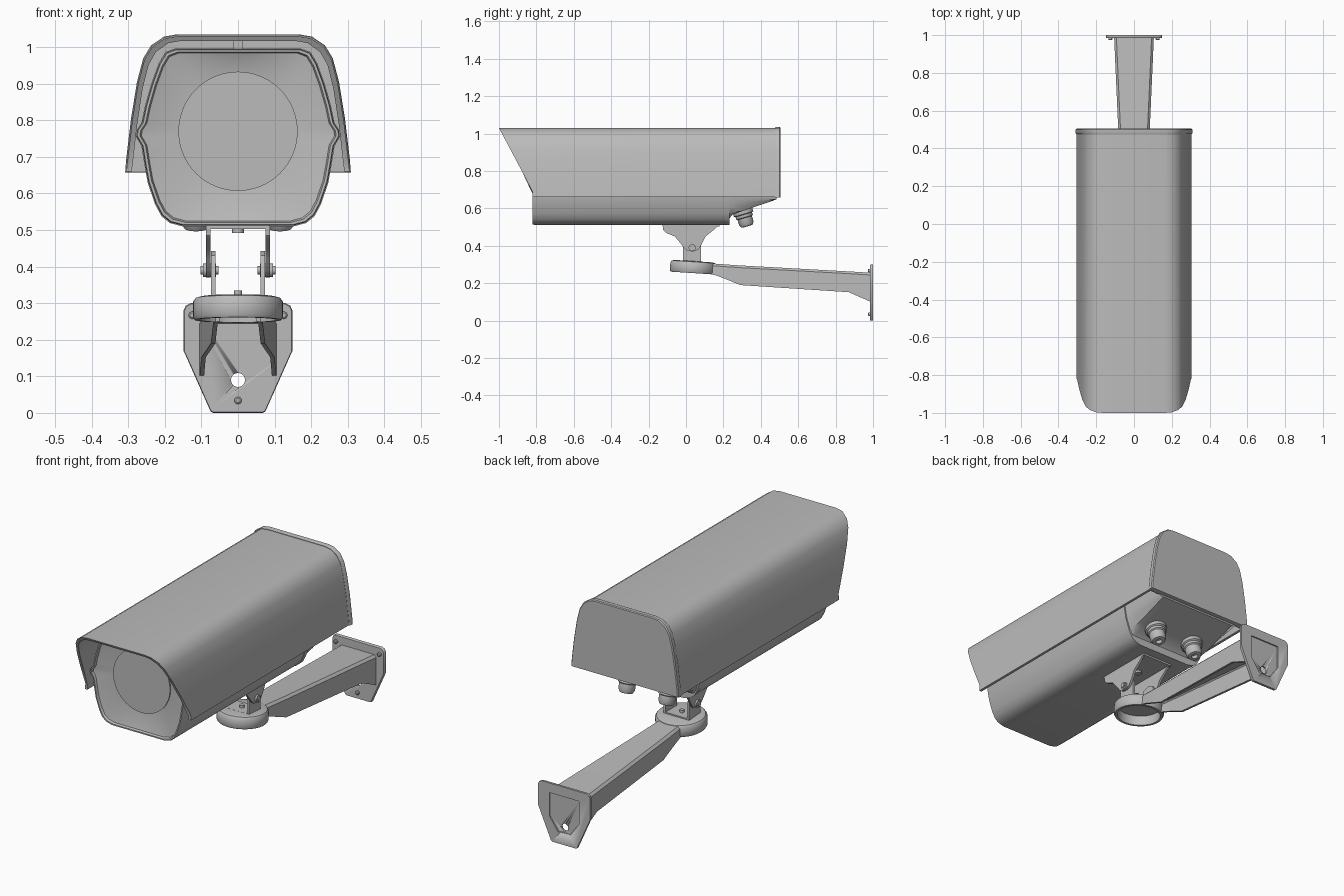
import bpy, bmesh, math
from mathutils import Vector, Matrix

if "Cube" in bpy.data.objects:
    bpy.data.objects.remove(bpy.data.objects["Cube"], do_unlink=True)

grey = bpy.data.materials.new("satin grey")
grey.use_nodes = True
COLOUR = (0.5, 0.5, 0.5, 1)
grey.diffuse_color = COLOUR
grey.node_tree.nodes["Principled BSDF"].inputs["Base Color"].default_value = COLOUR


def finish(name, bm, angle=35):
    bmesh.ops.recalc_face_normals(bm, faces=bm.faces)
    mesh = bpy.data.meshes.new(name)
    bm.to_mesh(mesh)
    bm.free()
    obj = bpy.data.objects.new(name, mesh)
    bpy.context.collection.objects.link(obj)
    mesh.materials.append(grey)
    bpy.ops.object.select_all(action='DESELECT')
    obj.select_set(True)
    bpy.context.view_layer.objects.active = obj
    bpy.ops.object.shade_smooth_by_angle(angle=math.radians(angle))
    return obj


def loft(name, rings, caps="flat", angle=35):
    """Skin closed rings; 'strip' caps suit thin U-shaped sections."""
    bm = bmesh.new()
    loops = [[bm.verts.new(p) for p in ring] for ring in rings]
    n = len(loops[0])
    for a, b in zip(loops, loops[1:]):
        for i in range(n):
            j = (i + 1) % n
            bm.faces.new((a[i], a[j], b[j], b[i]))
    for end in (loops[0], loops[-1]):
        if caps == "flat":
            bm.faces.new(end)
        else:
            for i in range(n // 2 - 1):
                bm.faces.new((end[i], end[i + 1], end[n - 2 - i], end[n - 1 - i]))
    return finish(name, bm, angle)


def side_prism(name, outline, x0, x1):
    return loft(name, [[(x, y, z) for y, z in outline] for x in (x0, x1)])


def box(name, x, y, z):
    return side_prism(name, [(y[0], z[0]), (y[1], z[0]), (y[1], z[1]), (y[0], z[1])], *x)


def turned(name, steps, centre, axis, sides=32):
    """Revolved solid from (radius, distance along axis) steps."""
    turn = Vector(axis).to_track_quat('Z', 'Y').to_matrix().to_4x4()
    place = Matrix.Translation(centre) @ turn
    ring = [math.tau * i / sides for i in range(sides)]
    return loft(name, [[place @ Vector((r * math.cos(a), r * math.sin(a), d))
                        for a in ring] for r, d in steps])


def mirrored(half):
    """Complete a right-hand half profile that runs away from the centre line."""
    return [(-x, z) for x, z in reversed(half) if x > 0] + half


# Sun hood: thin arched shell with a raked front edge
arch = mirrored([(0, 1.03), (.165, 1.03), (.2, 1.024), (.235, 1.0), (.256, .965),
                 (.273, .9), (.289, .8), (.302, .69), (.305, .66)])
shell = arch + [(x * .955, z - .013 if z > .67 else z) for x, z in reversed(arch)]


def rake(z):
    return max(-1.0, min(-.82, -1 + (1.03 - z) * .53))


loft("sun_hood", [[(x, rake(z), z) for x, z in shell],
                  [(x, .485, z) for x, z in shell]], "strip")

# Rear cap with a softened rim
lip = [(x * 1.012, z + .005 * (z > .67) - .003 * (z < .67)) for x, z in arch]
loft("rear_cap", [[(x * s, y, .8 + (z - .8) * s) for x, z in lip]
                  for y, s in ((.475, .99), (.48, 1), (.5, 1), (.505, .985))])

# Housing: rounded section with a seam ridge on each side
half = [(0, .995), (.17, .995), (.197, .985), (.215, .955), (.235, .9), (.252, .84),
        (.262, .793), (.276, .772), (.278, .757), (.262, .73), (.254, .68), (.245, .63),
        (.225, .572), (.208, .54), (.185, .521), (.15, .512), (0, .512)]
dense = []
for (xa, za), (xb, zb) in zip(half, half[1:]):
    parts = max(1, round(math.hypot(xb - xa, zb - za) / .03))
    dense += [(xa + (xb - xa) * t / parts, za + (zb - za) * t / parts) for t in range(parts)]
dense.append(half[-1])
section = dense + [(-x, z) for x, z in reversed(dense[1:-1])]
MID, LENS = .77, .163


def ring(y, scale=1.0, floor=0.0):
    return [(x * scale, y, max(floor, MID + (z - MID) * scale)) for x, z in section]


def lens_ring(y, radius):
    out = []
    for x, z in section:
        a = math.atan2(z - MID, x)
        out.append((radius * math.cos(a), y, MID + radius * math.sin(a)))
    return out


# Housing body flows over the front rim and dishes in to the window
loft("housing", [ring(.22), ring(-.81), ring(-.82, .99), ring(-.82, .965),
                 ring(-.808, .95), lens_ring(-.785, LENS + .004)])
turned("window", [(LENS, 0), (LENS, .006)], (0, -.785, MID), (0, -1, 0), 64)
loft("housing_collar", [ring(.208, 1.008), ring(.232, 1.008)])
loft("rear_underside", [ring(.225, .985, .54), ring(.25, .975, .567),
                        ring(.3, .97, .585), ring(.485, .97, .648)])
box("hood_spacer", (-.012, .012), (-.8, .45), (.985, 1.02))

# Cable glands under the sloping rear
for side, x in (("left", .115), ("right", -.115)):
    turned(side + "_cable_gland", [(.054, -.01), (.054, .018), (.046, .022), (.046, .036),
                                   (.04, .04), (.04, .07), (.032, .085), (.016, .087),
                                   (.014, .07)], (x, .303, .587), (0, .28, -.96), 24)

# Tilt bracket: outer cheeks hang from the housing, inner cheeks stand on the arm
outer = [(-.125, .515), (-.122, .485), (-.105, .468), (-.06, .45), (-.035, .42), (-.01, .388),
         (.01, .372), (.04, .37), (.065, .38), (.085, .41), (.105, .45), (.145, .482), (.18, .515)]
inner = [(-.015, .312), (.08, .312), (.08, .4), (.065, .43), (.033, .442), (0, .43), (-.015, .4)]
box("bracket_top_plate", (-.087, .087), (-.125, .18), (.503, .515))
box("bracket_base_plate", (-.074, .074), (-.015, .08), (.31, .322))
for side, s in (("left", 1), ("right", -1)):
    side_prism(side + "_outer_cheek", outer, s * .075, s * .087)
    side_prism(side + "_inner_cheek", inner, s * .062, s * .074)
    turned(side + "_pivot_bolt", [(.011, 0), (.011, .006), (.019, .006), (.019, .042),
                                  (.012, .042), (.012, .048)],
           (s * .054, .033, .39), (s, 0, 0), 16)
turned("top_bolt", [(.016, 0), (.016, .012)], (0, .033, .504), (0, 0, -1), 16)
turned("swivel_bolt", [(.011, 0), (.011, .015)], (0, .033, .32), (0, 0, 1), 16)

# Swivel head: round cup hollow underneath
turned("swivel_head", [(.105, .02), (.105, -.03), (.118, -.03), (.123, -.022), (.123, .02),
                       (.116, .03), (.1, .034)], (0, .038, .284), (0, .065, 1), 48)

# Arm: tapering channel, open below
stations = [(.12, .062, .306, .25), (.16, .068, .304, .242), (.23, .071, .299, .215),
            (.29, .074, .295, .19), (.87, .1, .263, .152), (.988, .105, .256, .1)]
rings = []
for y, w, top, low in stations:
    outside = [(-w, low), (-w, top - .012), (-w + .012, top),
               (w - .012, top), (w, top - .012), (w, low)]
    t = .012
    inside = [(w - t, low), (w - t, top - .018), (w - .018, top - t),
              (-w + .018, top - t), (-w + t, top - .018), (-w + t, low)]
    rings.append([(x, y, z) for x, z in outside + inside])
loft("arm", rings, "strip")

# Wall plate: tapered shield with a cable hole and a recess behind
shield = mirrored([(.13, .3), (.143, .293), (.149, .28), (.149, .17), (.075, .004), (.068, 0)])
plate = loft("wall_plate", [[(x * s, y, .15 + (z - .15) * s) for x, z in shield]
                            for y, s in ((.984, .985), (.989, 1), (1, 1))])
recess = [(-.085, .25), (.085, .25), (.085, .13), (.035, .06), (-.035, .06), (-.085, .13)]
cutters = [turned("hole_cutter", [(.019, -.1), (.019, .1)], (0, 1, .09), (0, 1, 0)),
           loft("recess_cutter", [[(x, y, z) for x, z in recess] for y in (.993, 1.05)])]
for cutter in cutters:
    cutter.hide_render = True
    mod = plate.modifiers.new("cut", 'BOOLEAN')
    mod.object = cutter
    mod.solver = 'EXACT'
    bpy.context.view_layer.objects.active = plate
    bpy.ops.object.modifier_apply(modifier=mod.name)
    bpy.data.objects.remove(cutter, do_unlink=True)
for name, x, z in (("left", .125, .267), ("right", -.125, .267), ("lower", 0, .034)):
    turned(name + "_wall_bolt", [(.01, 0), (.01, .012), (.006, .015)],
           (x, .988, z), (0, -1, 0), 16)
